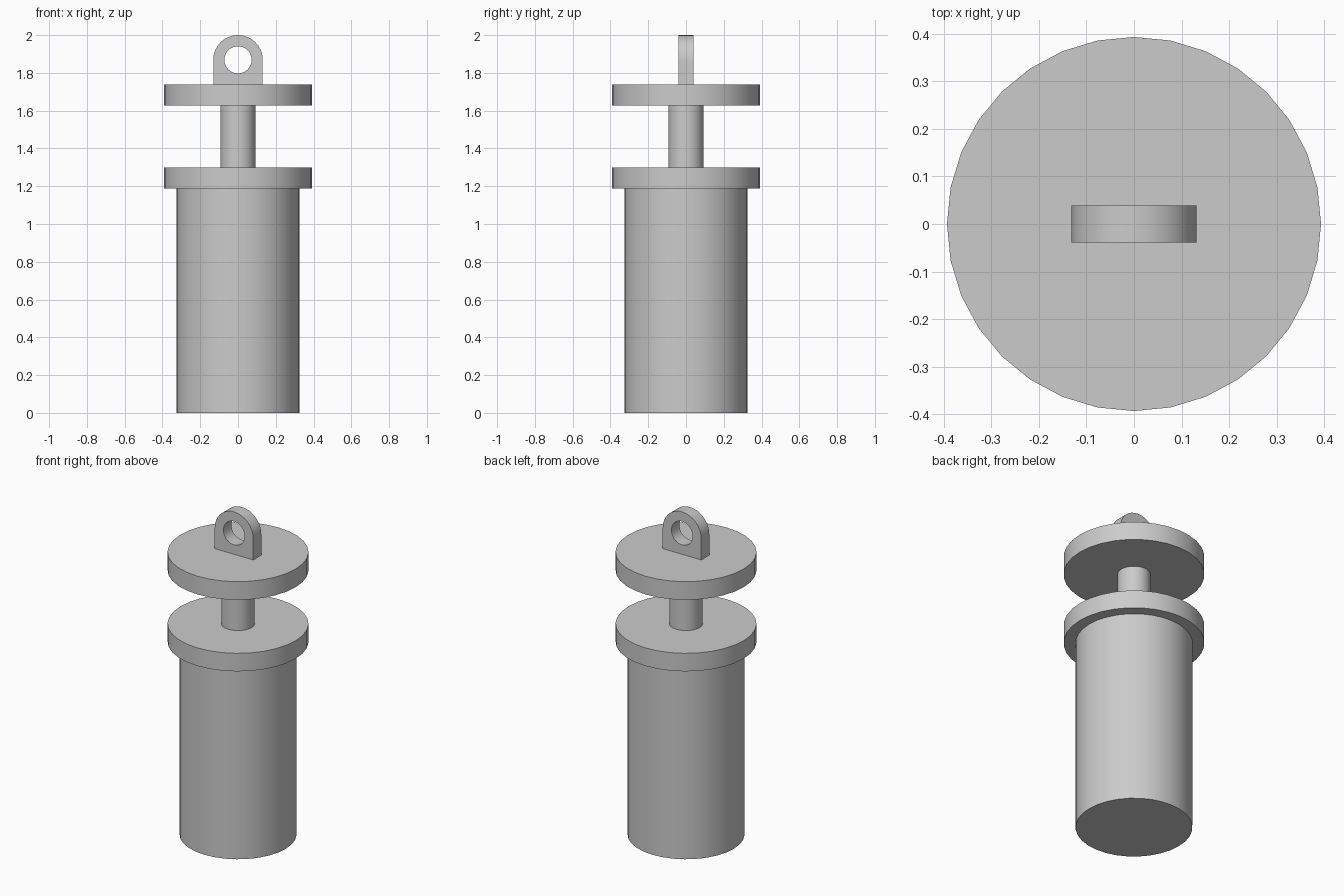
import bpy
import bmesh
import math

cube = bpy.data.objects.get("Cube")
if cube:
    bpy.data.objects.remove(cube, do_unlink=True)

SIDES = 32

grey = bpy.data.materials.new("plain grey")
grey.use_nodes = True
colour = (0.6, 0.6, 0.6, 1)
grey.diffuse_color = colour
grey.node_tree.nodes["Principled BSDF"].inputs["Base Color"].default_value = colour


def finish(obj):
    """Give the part its colour and smooth its curved sides."""
    obj.data.materials.append(grey)
    bpy.ops.object.select_all(action="DESELECT")
    obj.select_set(True)
    bpy.context.view_layer.objects.active = obj
    bpy.ops.object.shade_smooth_by_angle(angle=math.radians(30))


def cylinder(name, radius, bottom, top):
    bpy.ops.mesh.primitive_cylinder_add(
        vertices=SIDES, radius=radius, depth=top - bottom,
        location=(0, 0, (bottom + top) / 2))
    obj = bpy.context.object
    obj.name = name
    finish(obj)


def lifting_eye(name, radius, hole, half_depth, centre_z):
    """Plate with a round top, square foot and a concentric hole."""
    bm = bmesh.new()
    rings = []
    for i in range(SIDES):
        a = 2 * math.pi * i / SIDES
        c, s = math.cos(a), math.sin(a)
        # round above the centre, square below it
        outer = radius if s >= 0 else radius / max(abs(c), abs(s))
        rings.append([bm.verts.new((r * c, y, centre_z + r * s))
                      for r, y in ((outer, -half_depth), (outer, half_depth),
                                   (hole, half_depth), (hole, -half_depth))])
    for i, ring in enumerate(rings):
        following = rings[(i + 1) % SIDES]
        for j in range(4):
            k = (j + 1) % 4
            bm.faces.new((ring[j], ring[k], following[k], following[j]))
    bmesh.ops.recalc_face_normals(bm, faces=bm.faces)
    mesh = bpy.data.meshes.new(name)
    bm.to_mesh(mesh)
    bm.free()
    obj = bpy.data.objects.new(name, mesh)
    bpy.context.collection.objects.link(obj)
    finish(obj)


# Stacked round parts, from the floor up
cylinder("body", 0.326, 0, 1.187)
cylinder("body_flange", 0.393, 1.187, 1.298)
cylinder("rod", 0.093, 1.298, 1.627)
cylinder("top_disc", 0.393, 1.627, 1.739)

# Eye on top of the upper disc
lifting_eye("lifting_eye", 0.131, 0.072, 0.039, 1.869)
